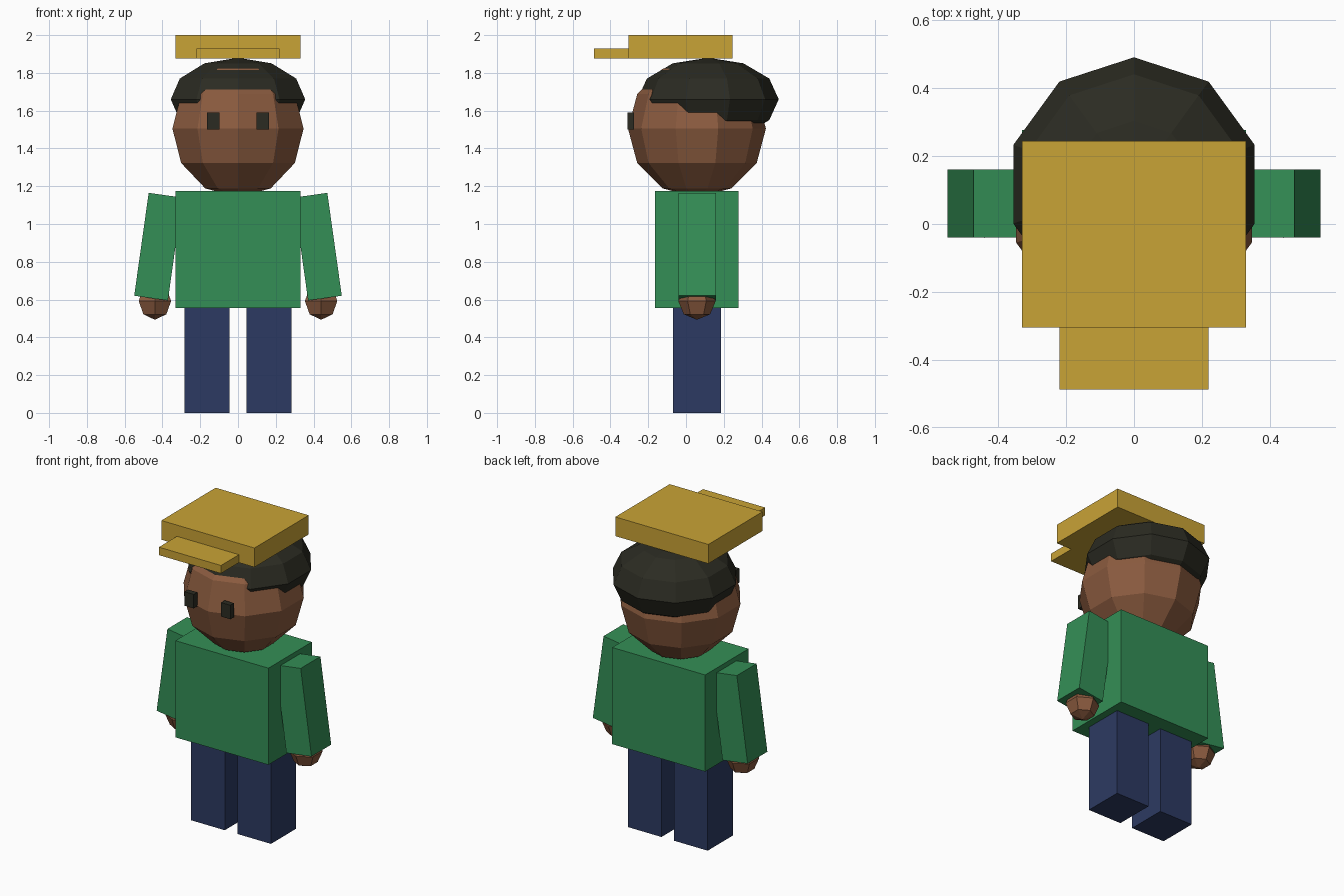
import bpy, bmesh, math
from mathutils import Matrix, Vector

if "Cube" in bpy.data.objects:
    bpy.data.objects.remove(bpy.data.objects["Cube"])


def material(name, rgb):
    """Flat material from an sRGB 0-255 colour."""
    m = bpy.data.materials.new(name)
    lin = [((c / 255 + 0.055) / 1.055) ** 2.4 for c in rgb]
    m.diffuse_color = (*lin, 1)
    m.use_nodes = True
    m.node_tree.nodes["Principled BSDF"].inputs["Base Color"].default_value = m.diffuse_color
    return m


skin = material("skin_brown", (139, 91, 63))
hair_mat = material("near_black", (43, 43, 34))
green = material("shirt_green", (52, 143, 86))
navy = material("trouser_navy", (44, 58, 98))
gold = material("cap_gold", (201, 163, 54))


def finish(name, bm, mat):
    mesh = bpy.data.meshes.new(name)
    bm.to_mesh(mesh)
    bm.free()
    mesh.materials.append(mat)
    ob = bpy.data.objects.new(name, mesh)
    bpy.context.collection.objects.link(ob)
    return ob


def box(name, lo, hi, mat, tilt=0):
    """Box between two corners, tilted about its own centre around y."""
    lo, hi = Vector(lo), Vector(hi)
    bm = bmesh.new()
    bmesh.ops.create_cube(bm, size=1, matrix=Matrix.Translation((lo + hi) / 2)
                          @ Matrix.Rotation(tilt, 4, 'Y')
                          @ Matrix.Diagonal((*(hi - lo), 1)))
    return finish(name, bm, mat)


def ball(name, centre, radii, segs, rings, mat):
    """Low-poly ellipsoid with a vertex column facing front and back."""
    bm = bmesh.new()
    bmesh.ops.create_uvsphere(bm, u_segments=segs, v_segments=rings, radius=1,
                              matrix=Matrix.Translation(centre)
                              @ Matrix.Diagonal((*radii, 1)))
    return finish(name, bm, mat)


# Torso
box("torso", (-0.33, -0.163, 0.555), (0.33, 0.277, 1.175), green)

# Head, with the hair as a second ball set back and pushed through it
ball("head", (0, 0.058, 1.505), (0.365, 0.365, 0.365), 10, 6, skin)
ball("hair", (0, 0.117, 1.66), (0.374, 0.374, 0.22), 10, 6, hair_mat)

# Cap: square crown and narrower peak
box("cap_crown", (-0.33, -0.305, 1.877), (0.33, 0.245, 2.0), gold)
box("cap_peak", (-0.22, -0.487, 1.877), (0.22, -0.305, 1.928), gold)

# Mirrored parts
for side, s in (("right", -1), ("left", 1)):
    def pair(x0, x1):
        return sorted((s * x0, s * x1))

    a, b = pair(0.045, 0.283)
    box(side + "_leg", (a, -0.07, 0), (b, 0.184, 0.555), navy)
    a, b = pair(0.332, 0.512)
    box(side + "_arm", (a, -0.04, 0.605), (b, 0.16, 1.155), green,
        tilt=math.radians(-8 * s))
    ball(side + "_hand", (s * 0.44, 0.058, 0.592), (0.099, 0.099, 0.099), 6, 4, skin)
    a, b = pair(0.097, 0.163)
    box(side + "_eye", (a, -0.31, 1.5), (b, -0.274, 1.59), hair_mat)
